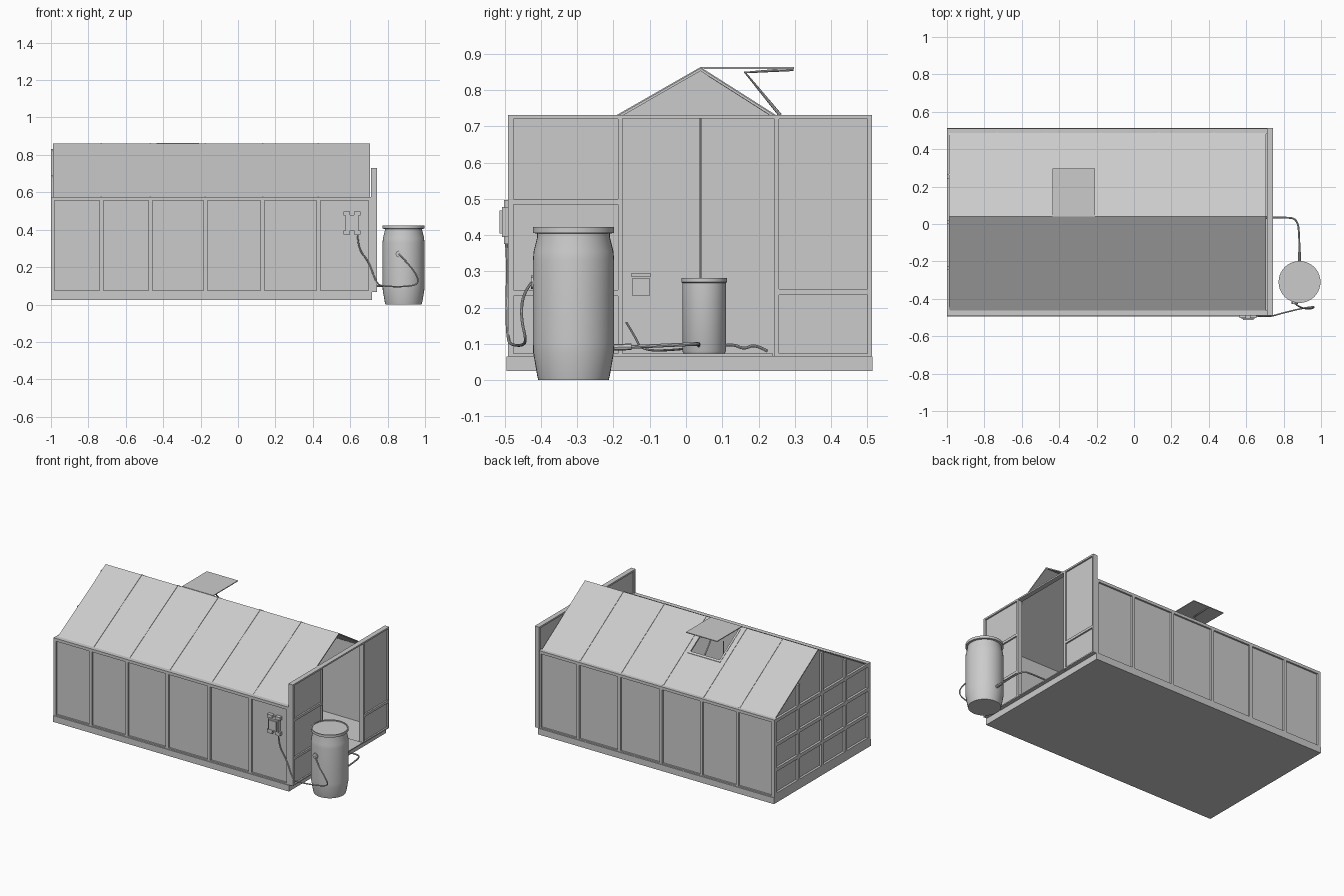
import bpy, bmesh, math
from mathutils import Vector

if "Cube" in bpy.data.objects:
    bpy.data.objects.remove(bpy.data.objects["Cube"])

grey = bpy.data.materials.new("plain_grey")
grey.diffuse_color = (0.6, 0.6, 0.6, 1)
grey.use_nodes = True
grey.node_tree.nodes["Principled BSDF"].inputs["Base Color"].default_value = grey.diffuse_color


def finish(name, bm):
    bmesh.ops.recalc_face_normals(bm, faces=bm.faces)
    me = bpy.data.meshes.new(name)
    bm.to_mesh(me)
    bm.free()
    me.materials.append(grey)
    ob = bpy.data.objects.new(name, me)
    bpy.context.collection.objects.link(ob)
    return ob


def smooth(ob):
    bpy.ops.object.select_all(action='DESELECT')
    ob.select_set(True)
    bpy.context.view_layer.objects.active = ob
    bpy.ops.object.shade_smooth_by_angle(angle=math.radians(35))


def prism(bm, base, offset):
    """Extrude a flat polygon by an offset."""
    a = [bm.verts.new(p) for p in base]
    b = [bm.verts.new(Vector(p) + Vector(offset)) for p in base]
    bm.faces.new(a)
    bm.faces.new(b[::-1])
    for i in range(len(a)):
        j = (i + 1) % len(a)
        bm.faces.new((a[i], a[j], b[j], b[i]))


def boxes(name, specs):
    """One object from boxes given as (x0, x1, y0, y1, z0, z1)."""
    bm = bmesh.new()
    for x0, x1, y0, y1, z0, z1 in specs:
        prism(bm, [(x0, y0, z0), (x1, y0, z0), (x1, y1, z0), (x0, y1, z0)], (0, 0, z1 - z0))
    return finish(name, bm)


def lathe(name, profile, x, y, n=40):
    bm = bmesh.new()
    rings = [[bm.verts.new((x + r * math.cos(2 * math.pi * i / n),
                            y + r * math.sin(2 * math.pi * i / n), z)) for i in range(n)]
             for r, z in profile]
    for a, b in zip(rings, rings[1:]):
        for i in range(n):
            j = (i + 1) % n
            bm.faces.new((a[i], a[j], b[j], b[i]))
    bm.faces.new(rings[0])
    bm.faces.new(rings[-1])
    smooth(finish(name, bm))


def tube(name, pts, r, straight=False):
    cu = bpy.data.curves.new(name, 'CURVE')
    cu.dimensions = '3D'
    cu.bevel_depth, cu.bevel_resolution, cu.use_fill_caps = r, 2, True
    sp = cu.splines.new('POLY' if straight else 'NURBS')
    sp.points.add(len(pts) - 1)
    for p, c in zip(sp.points, pts):
        p.co = (*c, 1)
    if not straight:
        sp.use_endpoint_u, sp.order_u, sp.resolution_u = True, 3, 6
    cu.materials.append(grey)
    ob = bpy.data.objects.new(name, cu)
    bpy.context.collection.objects.link(ob)
    bpy.ops.object.select_all(action='DESELECT')
    ob.select_set(True)
    bpy.context.view_layer.objects.active = ob
    bpy.ops.object.convert(target='MESH')
    smooth(bpy.context.object)


RIDGE_Y, RIDGE_Z, EAVE_Z = 0.04, 0.86, 0.574
POSTS = [-0.99, -0.73, -0.468, -0.174, 0.131, 0.43, 0.707]


def roof_z(y):
    run = 0.50 if y < RIDGE_Y else 0.45
    return RIDGE_Z - (RIDGE_Z - EAVE_Z) * abs(y - RIDGE_Y) / run


def slope(bm, x0, x1, y0, y1, t=-0.008, lift=0.0):
    za, zb = roof_z(y0) + lift, roof_z(y1) + lift
    prism(bm, [(x0, y0, za), (x1, y0, za), (x1, y1, zb), (x0, y1, zb)], (0, 0, t))


# Base slab
boxes("base_slab", [(-1, 0.717, -0.495, 0.514, 0.025, 0.066)])
boxes("floor", [(-0.97, 0.74, -0.175, 0.24, 0.066, 0.073)])

# Long side walls: recessed panels behind a frame of posts and rails
for name, yo, yi in (("front", -0.49, -0.462), ("back", 0.51, 0.482)):
    ym = yo + (yi - yo) * 0.4
    ya, yb = sorted((yo, yi))
    boxes(name + "_wall_panels", [(-0.99, 0.71, *sorted((ym, yi)), 0.066, 0.56)])
    bars = [(max(x - 0.01, -1), x + 0.01, ya, yb, 0.066, 0.557) for x in POSTS]
    bars += [(-1, 0.717, ya, yb, 0.557, 0.576), (-1, 0.717, ya, yb, 0.06, 0.074)]
    boxes(name + "_wall_frame", bars)

# Left end wall with gable and a grid of bars
bm = bmesh.new()
prism(bm, [(-0.985, -0.465, 0.066), (-0.985, 0.485, 0.066), (-0.985, 0.485, EAVE_Z - 0.005),
           (-0.985, RIDGE_Y, RIDGE_Z - 0.005), (-0.985, -0.465, EAVE_Z - 0.005)], (0.015, 0, 0))
finish("left_end_wall", bm)
grid = [(-1, -0.985, -0.49, 0.51, z - 0.011, z + 0.011) for z in (0.077, 0.24, 0.405, 0.564)]
for y in (-0.478, -0.235, 0.01, 0.255, 0.498):
    top = roof_z(y) - 0.012 if -0.4 < y < 0.4 else 0.574
    grid.append((-1, -0.985, y - 0.011, y + 0.011, 0.066, top))
boxes("left_end_grid", grid)

# Roof, with a hatch opening in the back slope
HX0, HX1, HY0, HY1 = -0.43, -0.21, 0.06, 0.265
bm = bmesh.new()
slope(bm, -0.99, 0.707, -0.465, RIDGE_Y)
slope(bm, -0.99, HX0, RIDGE_Y, 0.49)
slope(bm, HX1, 0.707, RIDGE_Y, 0.49)
slope(bm, HX0, HX1, RIDGE_Y, HY0)
slope(bm, HX0, HX1, HY1, 0.49)
finish("roof", bm)
bm = bmesh.new()
for x in POSTS[1:-1]:
    slope(bm, x - 0.004, x + 0.004, -0.465, RIDGE_Y, -0.006, 0.003)
    if not HX0 < x < HX1:
        slope(bm, x - 0.004, x + 0.004, RIDGE_Y, 0.49, -0.006, 0.003)
finish("roof_seams", bm)

# Open hatch: frame, flap and folding prop arms
bm = bmesh.new()
slope(bm, HX0 - 0.008, HX0 + 0.004, HY0, HY1, -0.012, 0.003)
slope(bm, HX1 - 0.004, HX1 + 0.008, HY0, HY1, -0.012, 0.003)
slope(bm, HX0 - 0.008, HX1 + 0.008, HY1 - 0.006, HY1 + 0.006, -0.012, 0.003)
finish("hatch_frame", bm)
boxes("hatch_flap", [(-0.435, -0.208, RIDGE_Y, 0.298, 0.858, 0.863)])
tube("hatch_prop", [(-0.32, 0.26, 0.73), (-0.32, 0.163, 0.848), (-0.32, 0.296, 0.857)], 0.005, True)

# Right end: two framed bays either side of the doorway, joined by a thin header
X0, X1 = 0.71, 0.742
for name, y0, y1, rails in (("front", -0.49, -0.175, (0.24, 0.492)), ("back", 0.242, 0.512, (0.243,))):
    boxes(name + "_bay_panel", [(X0 + 0.008, X1 - 0.01, y0 + 0.005, y1 - 0.005, 0.07, 0.725)])
    f = [(X0, X1, y0, y0 + 0.015, 0.066, 0.73), (X0, X1, y1 - 0.012, y1, 0.066, 0.73),
         (X0, X1, y0, y1, 0.066, 0.074), (X0, X1, y0, y1, 0.72, 0.731)]
    f += [(X0, X1, y0, y1, z - 0.008, z + 0.008) for z in rails]
    boxes(name + "_bay_frame", f)
boxes("doorway_header", [(X0, X1, -0.176, 0.243, 0.721, 0.731)])

# Control box on the front wall
boxes("control_box", [(0.575, 0.645, -0.507, -0.478, 0.395, 0.478),
                      (0.582, 0.638, -0.514, -0.507, 0.405, 0.468)])
boxes("control_box_tabs", [(x, x + 0.036, -0.502, -0.478, z, z + 0.022)
                           for x in (0.563, 0.62) for z in (0.375, 0.475)])

# Barrels
BX, BY = 0.885, -0.31
shape = [(0.097, 0), (0.1, 0.012), (0.111, 0.075), (0.112, 0.1), (0.112, 0.33), (0.11, 0.355),
         (0.1, 0.395), (0.1, 0.404), (0.112, 0.406), (0.112, 0.422), (0.105, 0.422), (0.105, 0.416)]
lathe("outer_barrel", shape, BX, BY)
IX, IY = -0.3, 0.05
lathe("inner_barrel", [(0.056, 0.073), (0.06, 0.08), (0.06, 0.268), (0.063, 0.27), (0.063, 0.281),
                       (0.058, 0.281), (0.058, 0.278)], IX, IY)

# Barrel fittings, cable and hoses
tube("barrel_sensor", [(0.86, -0.39, 0.27), (0.86, -0.427, 0.27)], 0.018, True)
tube("control_cable", [(0.64, -0.495, 0.38), (0.64, -0.49, 0.30), (0.70, -0.495, 0.23), (0.74, -0.492, 0.11),
                       (0.78, -0.48, 0.097), (0.90, -0.45, 0.095), (0.97, -0.44, 0.11), (0.95, -0.455, 0.17),
                       (0.89, -0.45, 0.24), (0.86, -0.425, 0.27)], 0.004)
tube("hose_connector", [(BX, -0.215, 0.09), (BX, -0.15, 0.092)], 0.009, True)
tube("supply_hose", [(BX, -0.19, 0.09), (BX, -0.08, 0.095), (0.875, 0.03, 0.1), (0.80, 0.035, 0.1),
                     (0.70, 0.035, 0.098), (0.2, 0.035, 0.098), (IX + 0.05, 0.035, 0.095)], 0.005)
tube("drain_hose", [(IX, 0.10, 0.095), (IX, 0.13, 0.1), (IX, 0.16, 0.085), (IX, 0.19, 0.1), (IX, 0.225, 0.08)], 0.004)
tube("riser_pipe", [(IX, 0.04, 0.2), (IX, 0.04, 0.73)], 0.003, True)

# Small box on the inner end wall
boxes("inner_wall_box", [(-0.972, -0.94, -0.148, -0.1, 0.232, 0.282), (-0.972, -0.935, -0.15, -0.098, 0.285, 0.295)])
tube("inner_cable", [(-0.95, -0.165, 0.16), (-0.95, -0.14, 0.12), (-0.9, -0.125, 0.085), (-0.8, -0.06, 0.08),
                     (IX - 0.05, 0.03, 0.09)], 0.003)
